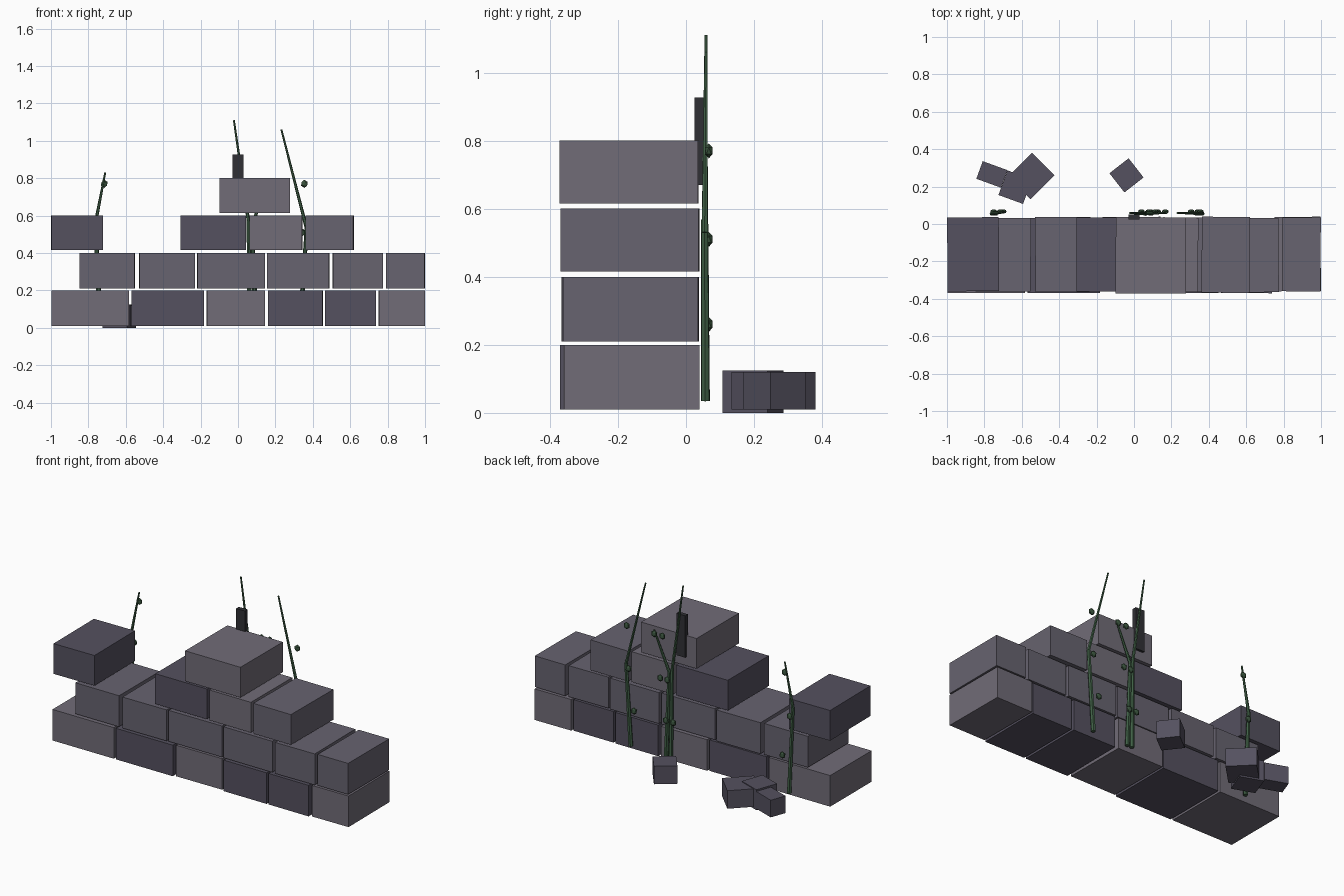
import bpy, bmesh, random
from math import radians
from mathutils import Matrix, Vector

if "Cube" in bpy.data.objects:
    bpy.data.objects.remove(bpy.data.objects["Cube"])

random.seed(4)


def material(name, rgb):
    m = bpy.data.materials.new(name)
    m.diffuse_color = (*rgb, 1)
    m.use_nodes = True
    m.node_tree.nodes["Principled BSDF"].inputs["Base Color"].default_value = m.diffuse_color
    return m


STONE = {"L": material("stone_light", (0.165, 0.15, 0.185)),
         "M": material("stone_mid", (0.135, 0.125, 0.16)),
         "D": material("stone_dark", (0.09, 0.082, 0.115))}
VINE = material("vine_green", (0.05, 0.115, 0.06))
LEAF = material("leaf_green", (0.04, 0.085, 0.045))
CHAR = material("dark_wood", (0.03, 0.03, 0.035))


def finish(name, bm, mat):
    bmesh.ops.recalc_face_normals(bm, faces=bm.faces)
    me = bpy.data.meshes.new(name)
    bm.to_mesh(me)
    bm.free()
    me.materials.append(mat)
    ob = bpy.data.objects.new(name, me)
    bpy.context.collection.objects.link(ob)
    return ob


def box(name, centre, size, mat, yaw=0.0):
    bm = bmesh.new()
    bmesh.ops.create_cube(bm, size=1, matrix=Matrix.Diagonal((*size, 1)))
    ob = finish(name, bm, mat)
    ob.location = centre
    ob.rotation_euler.z = yaw
    return ob


# Wall courses: bottom, top, then (left, right, shade) for each stone
courses = [
    (0.01, 0.20, [(-1.0, -.58, "L"), (-.57, -.18, "D"), (-.17, .145, "L"),
                  (.16, .455, "D"), (.465, .74, "D"), (.75, 1.0, "L")]),
    (0.21, 0.40, [(-.85, -.55, "M"), (-.53, -.23, "M"), (-.22, .145, "M"),
                  (.155, .49, "M"), (.505, .775, "M"), (.79, 1.0, "M")]),
    (0.415, 0.60, [(-1.0, -.72, "D"), (-.31, .045, "D"), (.06, .345, "L"),
                   (.36, .62, "M")]),
    (0.615, 0.80, [(-.10, .28, "L")]),
]
for r, (z0, z1, stones) in enumerate(courses):
    for i, (a, b, shade) in enumerate(stones):
        front = -0.365 + random.uniform(-.007, .007)
        back = 0.036 + random.uniform(-.006, .004)
        box(f"wall_stone_{r + 1}_{i + 1}", ((a + b) / 2, (front + back) / 2, (z0 + z1) / 2),
            (b - a - .004, back - front, z1 - z0), STONE[shade],
            random.uniform(-.01, .01))

# Fallen rubble behind the wall
rubble = [(-.04, .26, .13, .13, .01, .12, 38), (-.55, .257, .17, .18, .01, .12, -45),
          (-.635, .197, .14, .14, .0, .125, -20), (-.76, .265, .14, .10, .01, .115, -20)]
for i, (x, y, w, d, z0, z1, deg) in enumerate(rubble):
    box(f"rubble_{i + 1}", (x, y, (z0 + z1) / 2), (w, d, z1 - z0), STONE["D"], radians(deg))

# Dark stake standing against the top stone
box("dark_stake", (0, .038, .798), (.06, .026, .256), CHAR)


def vine(name, points):
    """Two tapered six-sided segments joined at a kink."""
    bm = bmesh.new()
    pts = [Vector((x, .057 + dy, z)) for x, z, dy in points]
    for (p, q), (r0, r1) in zip(zip(pts, pts[1:]), ((.0135, .0105), (.0095, .005))):
        axis = q - p
        rot = axis.to_track_quat("Z", "Y").to_matrix().to_4x4()
        bmesh.ops.create_cone(bm, cap_ends=True, segments=6, radius1=r0, radius2=r1,
                              depth=axis.length,
                              matrix=Matrix.Translation((p + q) / 2) @ rot)
    finish(name, bm, VINE)


def leaves(name, spots):
    for i, (x, z) in enumerate(spots):
        bm = bmesh.new()
        bmesh.ops.create_icosphere(
            bm, subdivisions=1, radius=1,
            matrix=Matrix.Translation((x, .067, z)) @ Matrix.Diagonal((.02, .013, .022, 1)))
        finish(f"{name}_{i + 1}", bm, LEAF)


# Climbing vines on the back, each with three leaf buds
vine("vine_left", [(-.738, .035, 0), (-.762, .56, -.002), (-.71, .83, .002)])
vine("vine_middle", [(.063, .035, 0), (.056, .57, -.002), (-.022, 1.11, .002)])
vine("vine_branch", [(.095, .035, 0), (.074, .555, .0), (.175, .79, .002)])
vine("vine_right", [(.334, .035, 0), (.367, .53, -.002), (.232, 1.06, .002)])
leaves("leaf_left", [(-.715, .77), (-.75, .51), (-.70, .26)])
leaves("leaf_middle", [(.113, .77), (.08, .51), (.04, .26)])
leaves("leaf_branch", [(.168, .77), (.127, .51), (.09, .26)])
leaves("leaf_right", [(.355, .77), (.342, .51), (.305, .26)])
